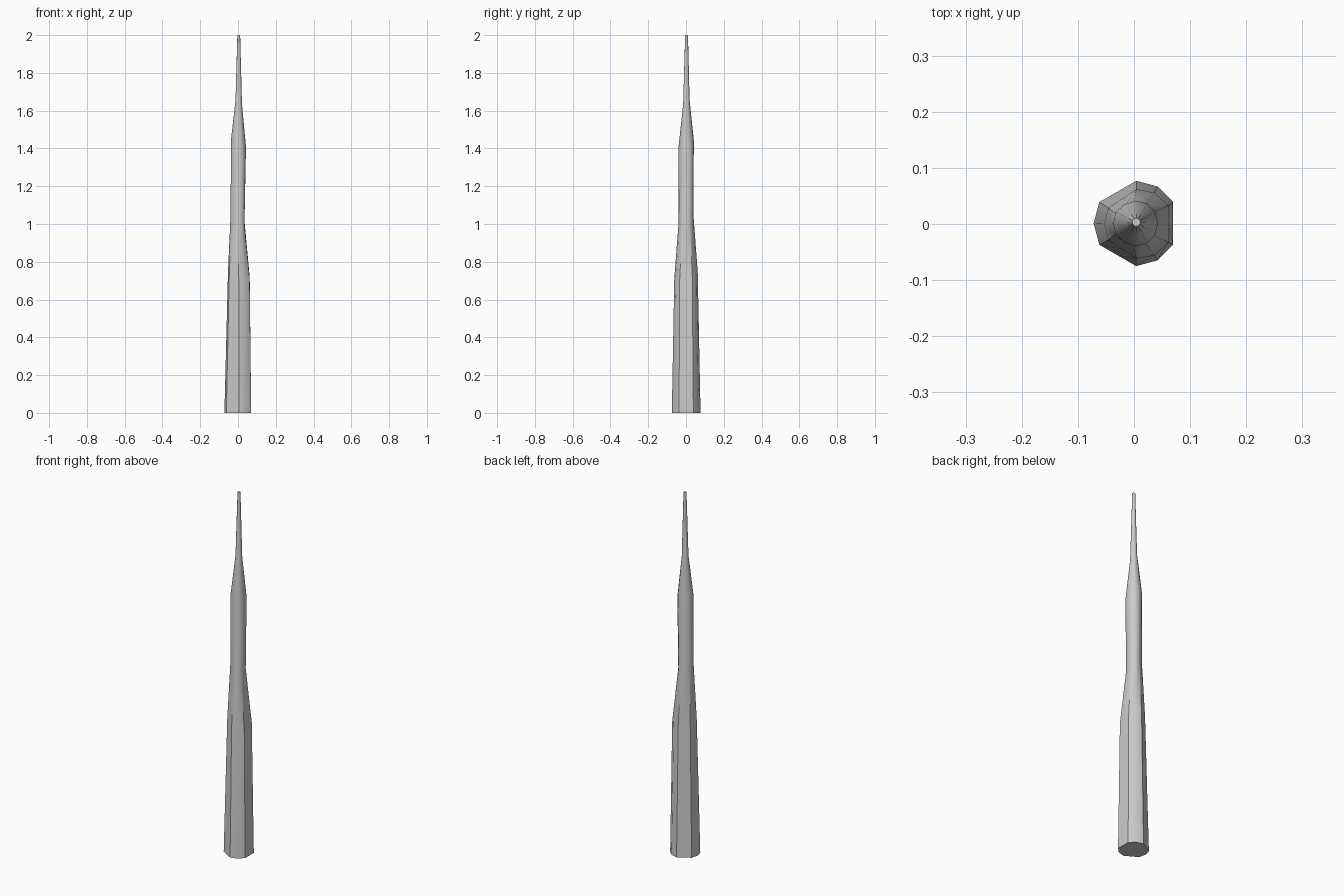
import bpy, bmesh
from math import radians, sin, cos

if "Cube" in bpy.data.objects:
    bpy.data.objects.remove(bpy.data.objects["Cube"])

SIDES = 12
# each ring: height, tilt of the ring, centre x, centre y, radius, extra radius to +x, flat factor
RINGS = [
    (0.00, 0.000, 0.004, 0.001, 0.0760, 0.000, 0.866),
    (0.73, 0.025, 0.004, 0.000, 0.0620, 0.005, 0.866),
    (1.03, 0.030, 0.000, 0.000, 0.0390, 0.000, 0.88),
    (1.425, 0.025, 0.003, 0.001, 0.0405, 0.000, 0.97),
    (1.645, 0.015, 0.004, 0.002, 0.0170, 0.000, 1.0),
    (2.00, 0.000, 0.004, 0.003, 0.0075, 0.000, 1.0),
]

# tapered three-winged shaft with a thin needle top
bm = bmesh.new()
rings = []
for z, tilt, cx, cy, r, dx, flat in RINGS:
    ring = []
    for i in range(SIDES):
        a = radians(30 * i)
        rad = r + dx * cos(a)
        if i % 4 == 0:               # three flattened faces between the wings
            rad *= flat
        h = z + tilt * (sin(a) - cos(a)) / 1.414
        ring.append(bm.verts.new((cx + rad * cos(a), cy + rad * sin(a), h)))
    rings.append(ring)

for low, high in zip(rings, rings[1:]):
    for i in range(SIDES):
        j = (i + 1) % SIDES
        bm.faces.new((low[i], low[j], high[j], high[i]))
bm.faces.new(rings[0][::-1])
bm.faces.new(rings[-1])
bmesh.ops.recalc_face_normals(bm, faces=bm.faces)

mesh = bpy.data.meshes.new("spire_shaft")
bm.to_mesh(mesh)
bm.free()
shaft = bpy.data.objects.new("spire_shaft", mesh)
bpy.context.collection.objects.link(shaft)
bpy.context.view_layer.objects.active = shaft
shaft.select_set(True)
bpy.ops.object.shade_smooth_by_angle(angle=radians(40))
